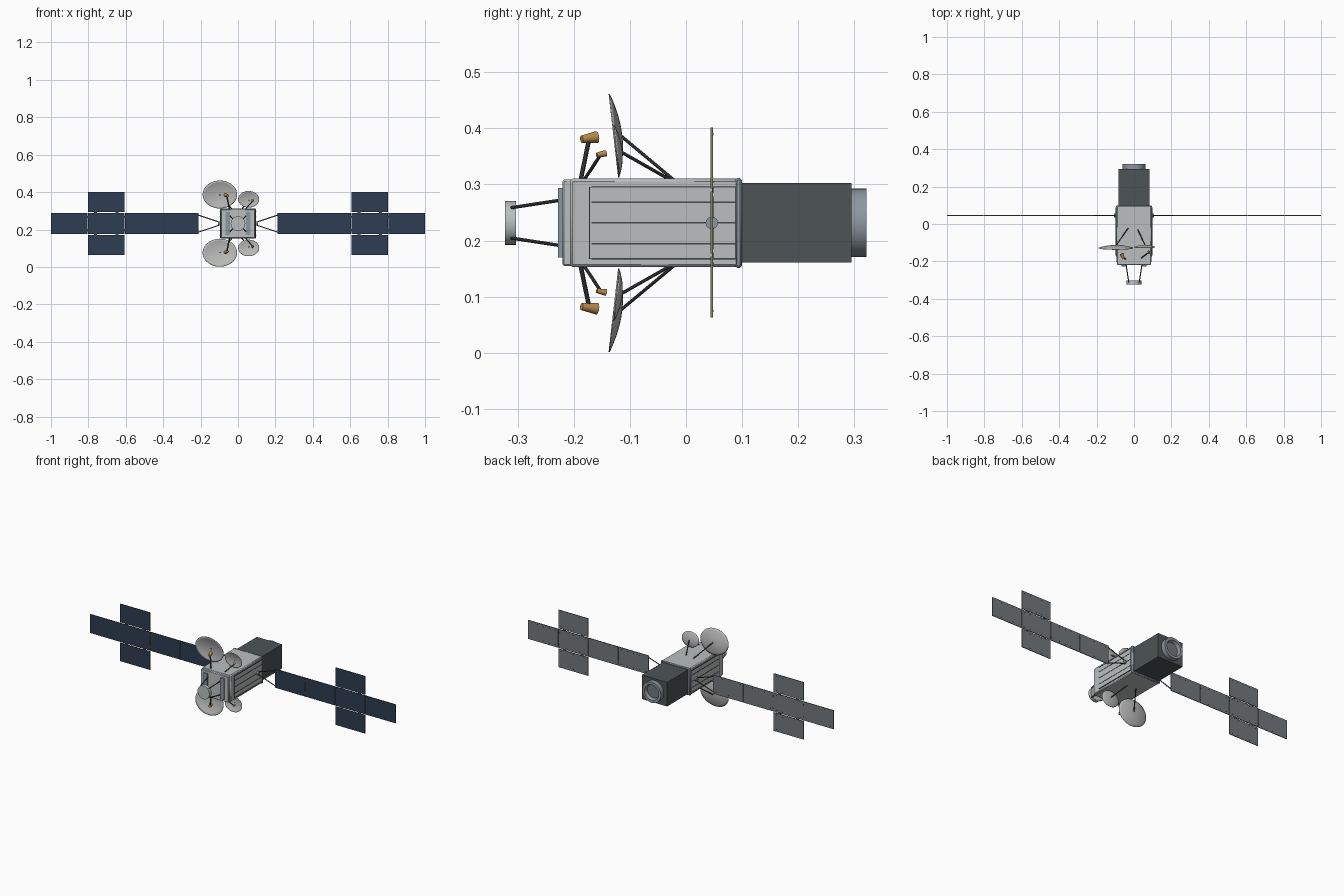
import bpy, bmesh, math
from mathutils import Vector, Matrix

old = bpy.data.objects.get("Cube")
if old:
    bpy.data.objects.remove(old)

MID = 0.2315   # height of the long axis
WING_Y = 0.046
made = []


def material(name, r, g, b):
    m = bpy.data.materials.new(name)
    m.use_nodes = True
    m.diffuse_color = (r, g, b, 1)
    m.node_tree.nodes["Principled BSDF"].inputs["Base Color"].default_value = (r, g, b, 1)
    return m


BODY = material("pale grey body", 0.49, 0.52, 0.52)
STEEL = material("blue grey metal", 0.27, 0.31, 0.35)
DARK = material("charcoal box", 0.075, 0.09, 0.095)
STRUT = material("dark strut", 0.06, 0.063, 0.068)
NAVY = material("navy solar cells", 0.026, 0.047, 0.085)
BACK = material("panel backing grey", 0.17, 0.19, 0.205)
TRIM = material("olive panel edge", 0.2, 0.21, 0.15)
DISH = material("dish grey", 0.48, 0.49, 0.48)
GOLD = material("gold horn", 0.5, 0.27, 0.07)


def finish(name, bm, *mats):
    bmesh.ops.recalc_face_normals(bm, faces=bm.faces)
    mesh = bpy.data.meshes.new(name)
    bm.to_mesh(mesh)
    bm.free()
    for m in mats:
        mesh.materials.append(m)
    ob = bpy.data.objects.new(name, mesh)
    bpy.context.collection.objects.link(ob)
    made.append(ob)
    return ob


def box(name, x, y, z, mat, bevel=0):
    """Box from (low, high) pairs; z is measured from the long axis."""
    bm = bmesh.new()
    bmesh.ops.create_cube(bm, size=1)
    for v in bm.verts:
        v.co = [lo + (c + 0.5) * (hi - lo) for c, (lo, hi) in zip(v.co, (x, y, z))]
        v.co.z += MID
    ob = finish(name, bm, mat)
    if bevel:
        mod = ob.modifiers.new("edge", "BEVEL")
        mod.width = bevel
        mod.segments = 1
    return ob


def tube(name, a, b, r1, mat, r2=None, sides=10):
    """Rod or cone between two points; z is measured from the long axis."""
    a, b = Vector(a), Vector(b)
    axis = b - a
    bm = bmesh.new()
    bmesh.ops.create_cone(bm, cap_ends=True, segments=sides, radius1=r1,
                          radius2=r1 if r2 is None else r2, depth=axis.length)
    turn = axis.to_track_quat("Z", "Y").to_matrix().to_4x4()
    bm.transform(Matrix.Translation((a + b) / 2 + Vector((0, 0, MID))) @ turn)
    return finish(name, bm, mat)


def lathe(name, profile, mat, sides=40):
    """Spin (radius, y) points about the long axis."""
    bm = bmesh.new()
    vs = [bm.verts.new((r, y, 0)) for r, y in profile]
    es = [bm.edges.new(p) for p in zip(vs, vs[1:])]
    bmesh.ops.spin(bm, geom=vs + es, cent=(0, 0, 0), axis=(0, 1, 0),
                   angle=math.tau, steps=sides)
    bmesh.ops.remove_doubles(bm, verts=bm.verts, dist=1e-5)
    bm.transform(Matrix.Translation((0, 0, MID)))
    return finish(name, bm, mat)


def dish(name, cx, cy, cz, rx, rz, depth, lean, s):
    """Shallow elliptical bowl opening to the front, top rim leaning forward."""
    bm = bmesh.new()
    rings, sides = 7, 40
    loops = []
    for i in range(1, rings + 1):
        t = i / rings
        loop = []
        for k in range(sides):
            a = math.tau * k / sides
            u, w = t * math.cos(a), t * math.sin(a)
            loop.append(bm.verts.new((cx + rx * u, cy + depth * (1 - t * t) - lean * w,
                                      MID + s * (cz + rz * w))))
        loops.append(loop)
    hub = bm.verts.new((cx, cy + depth, MID + s * cz))
    for k in range(sides):
        n = (k + 1) % sides
        bm.faces.new((hub, loops[0][k], loops[0][n]))
        for p, q in zip(loops, loops[1:]):
            bm.faces.new((p[k], q[k], q[n], p[n]))
    ob = finish(name, bm, DISH)
    mod = ob.modifiers.new("shell", "SOLIDIFY")
    mod.thickness = 0.002
    mod.offset = 0


# Main body, front plate and rear collar
box("body", (-0.094, 0.094), (-0.207, 0.095), (-0.079, 0.079), BODY, 0.005)
box("front_plate", (-0.09, 0.09), (-0.22, -0.2), (-0.077, 0.077), BODY, 0.003)
box("rear_collar", (-0.096, 0.096), (0.087, 0.1), (-0.08, 0.08), STEEL, 0.004)
for sx in (1, -1):
    box("front_slab", sorted((sx * 0.043, sx * 0.067)), (-0.228, -0.21), (-0.062, 0.062), STEEL)
    # Raised side panel with dark seams
    box("side_panel", sorted((sx * 0.09, sx * 0.097)), (-0.172, 0.088), (-0.064, 0.064), BODY)
    for z in (-0.064, -0.037, 0, 0.037, 0.064):
        box("side_seam", sorted((sx * 0.092, sx * 0.0985)), (-0.168, 0.088),
            (z - 0.0012, z + 0.0012), STRUT)
    box("side_seam_end", sorted((sx * 0.092, sx * 0.0975)), (-0.173, -0.171),
        (-0.064, 0.064), STRUT)

# Rear box and engine ring
box("rear_box", (-0.083, 0.083), (0.098, 0.295), (-0.071, 0.071), DARK)
lathe("engine_ring", [(0.061, 0.29), (0.061, 0.322), (0.046, 0.322), (0.04, 0.302)], STEEL)
tube("engine_recess", (0, 0.292, 0), (0, 0.303, 0), 0.043, BACK, sides=40)

# Front ring on four struts
tube("front_ring", (0, -0.323, 0), (0, -0.303, 0), 0.039, BODY, sides=40)
for sx in (1, -1):
    for sz in (1, -1):
        tube("ring_strut", (sx * 0.028, -0.312, sz * 0.027),
             (sx * 0.042, -0.22, sz * 0.041), 0.003, STRUT)

# Dishes, horns and supports above and below
for s in (1, -1):
    dish("large_dish", -0.097, -0.1285, 0.1555, 0.092, 0.0745, 0.014, 0.0085, s)
    dish("small_dish", 0.057, -0.1235, 0.13, 0.056, 0.044, 0.009, 0.005, s)
    tube("large_dish_strut", (-0.097, -0.116, s * 0.155), (-0.03, -0.02, s * 0.075), 0.003, STRUT)
    tube("small_dish_strut", (0.06, -0.115, s * 0.126), (0.018, -0.025, s * 0.075), 0.003, STRUT)
    tube("large_horn_strut", (-0.045, -0.188, s * 0.075), (-0.06, -0.173, s * 0.148), 0.004, STRUT)
    tube("small_horn_strut", (0.036, -0.184, s * 0.073), (0.08, -0.151, s * 0.123), 0.003, STRUT)
    tube("large_horn", (-0.055, -0.186, s * 0.149), (-0.067, -0.159, s * 0.153),
         0.0065, GOLD, 0.0105, 20)
    tube("small_horn", (0.083, -0.159, s * 0.121), (0.077, -0.143, s * 0.124),
         0.004, GOLD, 0.006, 20)


def panel(x, z):
    """Solar panel: cells in front, grey behind, olive edges, rivets on the back."""
    ob = box("solar_panel", x, (WING_Y - 0.002, WING_Y + 0.002), z, BACK)
    ob.data.materials.append(NAVY)
    ob.data.materials.append(TRIM)
    for f in ob.data.polygons:
        f.material_index = 1 if f.normal.y < -0.5 else 0 if f.normal.y > 0.5 else 2
    for zz in (z[0] + 0.012, z[1] - 0.012):
        for i in range(5):
            px = x[0] + (x[1] - x[0]) * (i + 0.5) / 5
            tube("panel_rivet", (px, WING_Y, zz), (px, WING_Y + 0.003, zz), 0.002, STRUT, sides=6)


# Solar wings with yokes and hinges
for s in (1, -1):
    edges = [0.211, 0.409, 0.606, 0.803, 1.0]
    for i, (a, b) in enumerate(zip(edges, edges[1:])):
        x = sorted((s * (a + 0.001), s * (b - (0.001 if i < 3 else 0))))
        panel(x, (-0.055, 0.056))
        if i == 2:
            panel(x, (0.061, 0.17))
            panel(x, (-0.169, -0.06))
            for z in (-0.0575, 0.0585):
                for t in (0.2, 0.8):
                    hx = x[0] + t * (x[1] - x[0])
                    box("wing_hinge", (hx - 0.008, hx + 0.008), (WING_Y, WING_Y + 0.003),
                        (z - 0.005, z + 0.005), STRUT)
        if i:
            for z in (-0.035, 0.035):
                box("row_hinge", (s * a - 0.004, s * a + 0.004), (WING_Y, WING_Y + 0.003),
                    (z - 0.006, z + 0.006), STRUT)
    tube("wing_hub", (s * 0.09, WING_Y, 0), (s * 0.106, WING_Y, 0), 0.011, STEEL, sides=20)
    for sz in (1, -1):
        tube("yoke_arm", (s * 0.1, WING_Y, sz * 0.008), (s * 0.214, WING_Y, sz * 0.046),
             0.0028, STRUT)

# Smooth curved parts while keeping hard edges
bpy.ops.object.select_all(action="DESELECT")
for ob in made:
    ob.select_set(True)
bpy.context.view_layer.objects.active = made[0]
bpy.ops.object.shade_smooth_by_angle(angle=math.radians(35))
